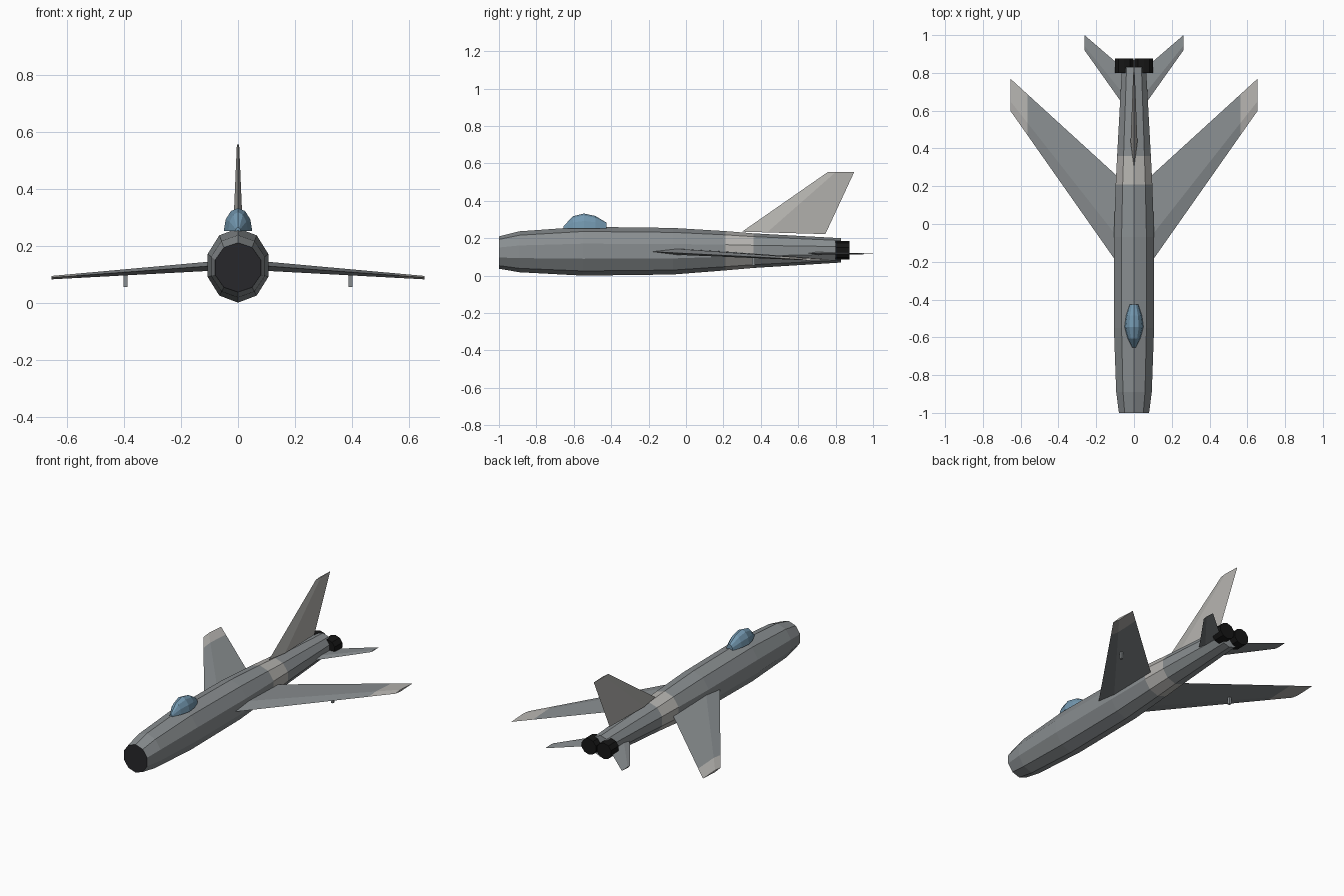
import bpy, bmesh, math
from mathutils import Vector

if "Cube" in bpy.data.objects:
    bpy.data.objects.remove(bpy.data.objects["Cube"])


def material(name, rgb):
    m = bpy.data.materials.new(name)
    m.diffuse_color = (*rgb, 1)
    m.use_nodes = True
    m.node_tree.nodes["Principled BSDF"].inputs["Base Color"].default_value = m.diffuse_color
    return m


GREY = material("grey", (0.25, 0.27, 0.28))
LIGHT = material("light_grey", (0.46, 0.45, 0.43))
DARK = material("dark", (0.02, 0.02, 0.024))
BLACK = material("black", (0.008, 0.008, 0.008))
GLASS = material("glass", (0.17, 0.31, 0.43))


def loft(name, rings, mats, mirror=False):
    """Skin a list of equal-length rings with flat faces and capped ends."""
    bm = bmesh.new()
    vs = [[bm.verts.new(p) for p in r] for r in rings]
    n = len(rings[0])
    for a, b in zip(vs, vs[1:]):
        for i in range(n):
            j = (i + 1) % n
            bm.faces.new((a[i], a[j], b[j], b[i]))
    bm.faces.new(vs[0])
    bm.faces.new(vs[-1])
    bmesh.ops.recalc_face_normals(bm, faces=bm.faces[:])
    me = bpy.data.meshes.new(name)
    bm.to_mesh(me)
    bm.free()
    ob = bpy.data.objects.new(name, me)
    bpy.context.collection.objects.link(ob)
    for m in mats:
        me.materials.append(m)
    if mirror:
        ob.modifiers.new("mirror", 'MIRROR')
    return ob


def ellipse(x, y, z, rx, rz, n):
    """Upright ring facing along y with a vertex at the top."""
    return [(x + rx * math.sin(math.tau * i / n), y,
             z + rz * math.cos(math.tau * i / n)) for i in range(n)]


def foil(lead, trail, thick, axis, peak=0.3):
    """Four-point blade section between leading and trailing edge."""
    lead, trail = Vector(lead), Vector(trail)
    mid = lead.lerp(trail, peak)
    off = Vector(axis) * thick
    return [lead, mid + off, trail, mid - off]


# Fuselage: ten-sided body (y, half width at vertex, bottom z, top z)
stations = [(-1, .084, .037, .21), (-.89, .099, .018, .237), (-.55, .112, 0, .261),
            (-.07, .112, .006, .255), (.21, .102, .028, .238),
            (.36, .094, .041, .226), (.83, .067, .07, .2)]
rings = [ellipse(0, y, (lo + hi) / 2, rx, (hi - lo) / 2, 10) for y, rx, lo, hi in stations]
body = loft("fuselage", rings, [GREY, LIGHT, DARK])
for f in body.data.polygons:
    if f.center.y < -0.999:
        f.material_index = 2          # air intake face
    elif 0.21 < f.center.y < 0.36:
        f.material_index = 1          # light band

# Canopy: half-ellipse sections on a flat base (y, half width, top z)
canopy = []
for y, w, top in [(-.655, .009, .264), (-.605, .034, .317), (-.545, .05, .332),
                  (-.485, .042, .319), (-.425, .022, .283)]:
    canopy.append([(w * math.cos(math.pi * i / 6), y,
                    .252 + (top - .252) * math.sin(math.pi * i / 6)) for i in range(7)])
loft("canopy", canopy, [GLASS])


# Swept wings with light tips
def wing_section(x):
    t = (x - .107) / .548
    return foil((x, -.18 + .78 * t, .128 - .04 * t), (x, .27 + .5 * t, .125 - .038 * t),
                .016 - .01 * t, (0, 0, 1))


loft("wing", [wing_section(.06), wing_section(.565)], [GREY], True)
loft("wing_tip", [wing_section(.565), wing_section(.655)], [LIGHT], True)

# Small pylons under the wings
loft("wing_pylon", [[(.395 + sx * .007, .36 + sy * .008, z)
                     for sx, sy in ((-1, -1), (1, -1), (1, 1), (-1, 1))]
                    for z in (.055, .106)], [GREY], True)

# Tailplanes
loft("tailplane", [foil((.03, .593, .12), (.03, .80, .12), .009, (0, 0, 1)),
                   foil((.262, .92, .117), (.262, 1, .117), .003, (0, 0, 1))], [GREY], True)

# Vertical fin: flat-bottomed blade rising above the rear body
loft("tail_fin", [foil((0, .30, .235), (0, .745, .222), .018, (1, 0, 0)),
                  foil((0, .76, .555), (0, .90, .555), .004, (1, 0, 0))], [LIGHT])

# Twin exhaust nozzles
loft("exhaust_nozzle", [ellipse(.052, y, .136, .051, .049, 10) for y in (.80, .875)],
     [BLACK], True)
